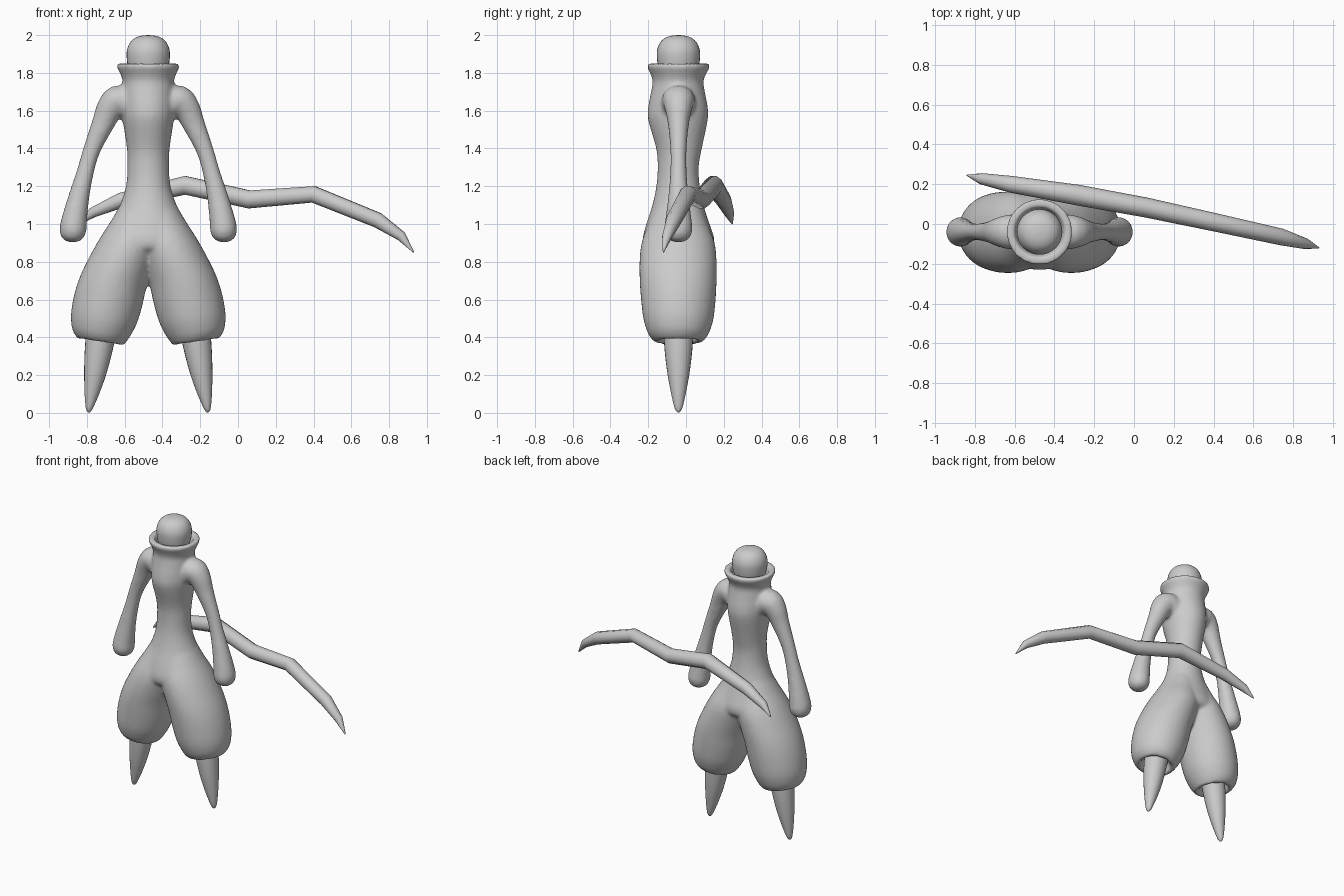
import bpy, bmesh, math
from mathutils import Vector

if "Cube" in bpy.data.objects:
    bpy.data.objects.remove(bpy.data.objects["Cube"])

CX, CY = -0.475, -0.04          # axis of the figure
grey = bpy.data.materials.new("light grey")
grey.diffuse_color = (0.6, 0.6, 0.6, 1)
grey.use_nodes = True
grey.node_tree.nodes["Principled BSDF"].inputs["Base Color"].default_value = grey.diffuse_color


def spline(rows, steps):
    """Catmull-Rom interpolation of rows of numbers."""
    out = []
    for i in range(len(rows) - 1):
        a, b, c, d = (rows[max(i - 1, 0)], rows[i], rows[i + 1], rows[min(i + 2, len(rows) - 1)])
        for s in range(steps):
            t = s / steps
            out.append([0.5 * (2 * q + (r - p) * t + (2 * p - 5 * q + 4 * r - w) * t * t
                               + (3 * q - p - 3 * r + w) * t ** 3)
                        for p, q, r, w in zip(a, b, c, d)])
    return out + [list(rows[-1])]


def loft(bm, rings, n):
    """Skin closed rings given as (centre, u axis, v axis)."""
    new, prev = [], None
    for c, u, v in rings:
        ring = [bm.verts.new(c + u * math.cos(2 * math.pi * k / n) + v * math.sin(2 * math.pi * k / n))
                for k in range(n)]
        if prev:
            for k in range(n):
                new.append(bm.faces.new((prev[k], prev[(k + 1) % n], ring[(k + 1) % n], ring[k])))
        else:
            new.append(bm.faces.new(ring[::-1]))
        prev = ring
    new.append(bm.faces.new(prev))
    bmesh.ops.recalc_face_normals(bm, faces=new)


def finish(bm, name, angle=50):
    me = bpy.data.meshes.new(name)
    bm.to_mesh(me)
    bm.free()
    ob = bpy.data.objects.new(name, me)
    bpy.context.collection.objects.link(ob)
    me.materials.append(grey)
    bpy.ops.object.select_all(action='DESELECT')
    ob.select_set(True)
    bpy.context.view_layer.objects.active = ob
    bpy.ops.object.shade_smooth_by_angle(angle=math.radians(angle))
    return ob


def tube(rows, side):
    """Rings square to a path in the xz plane: (x offset, z, in-plane radius, y radius)."""
    rings = []
    for i, (x, z, r, ry) in enumerate(rows):
        a, b = rows[max(i - 1, 0)], rows[min(i + 1, len(rows) - 1)]
        d = Vector((side * (b[0] - a[0]), 0, b[1] - a[1])).normalized()
        rings.append((Vector((CX + side * x, CY, z)), Vector((d.z, 0, -d.x)) * r, Vector((0, ry, 0))))
    return rings


def upright(rows, side=1, tilt=0.0):
    """Level rings: (z, inner x, outer x, back of y0, y1)."""
    return [(Vector((CX + side * (a + b) / 2, (y0 + y1) / 2, z)),
             Vector((side * (b - a) / 2, 0, tilt * (b - a) / 2)), Vector((0, (y1 - y0) / 2, 0)))
            for z, a, b, y0, y1 in rows]


body = bmesh.new()
# torso, from the waist up to the flared collar
torso = [(0.84, -.15, .15, -.17, .09), (0.87, -.24, .24, -.22, .14), (0.92, -.245, .245, -.23, .15),
         (1.0, -.2, .2, -.21, .125), (1.1, -.15, .15, -.178, .092), (1.2, -.118, .118, -.157, .073),
         (1.3, -.11, .11, -.15, .067), (1.4, -.113, .113, -.158, .084), (1.55, -.135, .135, -.2, .115),
         (1.62, -.14, .14, -.2, .115), (1.7, -.138, .138, -.185, .1), (1.76, -.136, .136, -.177, .093),
         (1.81, -.155, .155, -.195, .115)]
collar = [(1.83, -.166, .166, -.206, .126), (1.848, -.166, .166, -.206, .126),
          (1.85, -.128, .128, -.168, .088), (1.79, -.105, .105, -.145, .065)]
loft(body, upright(spline(torso, 4) + collar), 48)

# baggy trouser legs with a recessed hem, and arms ending in rounded hands
leg = [(1.1, -.08, .14, -.16, .08), (1.0, -.08, .195, -.2, .115), (.9, -.06, .257, -.235, .152),
       (.8, -.025, .312, -.246, .162), (.7, .008, .36, -.245, .162), (.6, .03, .392, -.238, .157),
       (.5, .06, .409, -.226, .146), (.43, .095, .405, -.205, .125), (.395, .118, .39, -.185, .105)]
hem = [(.376, .13, .375, -.165, .085), (.378, .155, .35, -.14, .06), (.43, .165, .34, -.13, .05)]
arm = [(.06, 1.60, .08, .09), (.15, 1.655, .082, .088), (.2, 1.615, .073, .074), (.24, 1.53, .06, .056),
       (.3, 1.39, .046, .043), (.335, 1.27, .046, .044), (.368, 1.14, .056, .055),
       (.392, 1.02, .068, .07), (.399, .965, .071, .074), (.4, .925, .056, .058), (.4, .904, .025, .025)]
for side in (-1, 1):
    loft(body, upright(spline(leg, 4) + hem, side, .15), 40)
    loft(body, tube(spline(arm, 4), side), 28)

body_ob = finish(body, "body")
fuse = body_ob.modifiers.new("fuse", 'REMESH')
fuse.mode, fuse.voxel_size, fuse.use_smooth_shade = 'VOXEL', 0.011, True
relax = body_ob.modifiers.new("relax", 'SMOOTH')
relax.factor, relax.iterations = 0.5, 8

# tapered feet
foot = [(.235, .5, .08, .08), (.253, .4, .078, .078), (.268, .3, .07, .07), (.283, .2, .057, .057),
        (.3, .1, .038, .038), (.312, .03, .02, .022), (.315, .008, .01, .01), (.316, 0.002, .002, .002)]
for side, label in ((-1, "left"), (1, "right")):
    bm = bmesh.new()
    loft(bm, tube(spline(foot, 3), side), 24)
    finish(bm, label + "_foot")

# rounded head sitting in the collar
bm = bmesh.new()
head = [(1.76, .06), (1.79, .09), (1.83, .107), (1.88, .114), (1.92, .113), (1.955, .1),
        (1.98, .078), (1.995, .045), (2.0, .004)]
loft(bm, upright([(z, -r, r, CY - r, CY + r) for z, r in spline(head, 3)]), 32)
finish(bm, "head")

# bent pointed staff slung behind the waist: (x, y, z, radius)
staff = [(-.84, .245, 1.0, .003), (-.77, .228, 1.06, .028), (-.62, .2, 1.125, .042),
         (-.28, .145, 1.205, .052), (.06, .083, 1.13, .05), (.4, .01, 1.157, .046),
         (.74, -.065, 1.02, .042), (.865, -.1, .935, .027), (.93, -.12, .85, .003)]
bm = bmesh.new()
rings = []
for i, (x, y, z, r) in enumerate(staff):
    a, b = staff[max(i - 1, 0)], staff[min(i + 1, len(staff) - 1)]
    d = (Vector(b[:3]) - Vector(a[:3])).normalized()
    u = d.cross(Vector((0, 0, 1))).normalized()
    rings.append((Vector((x, y, z)), u * r, u.cross(d) * r))
loft(bm, rings, 10)
finish(bm, "staff", 40)
